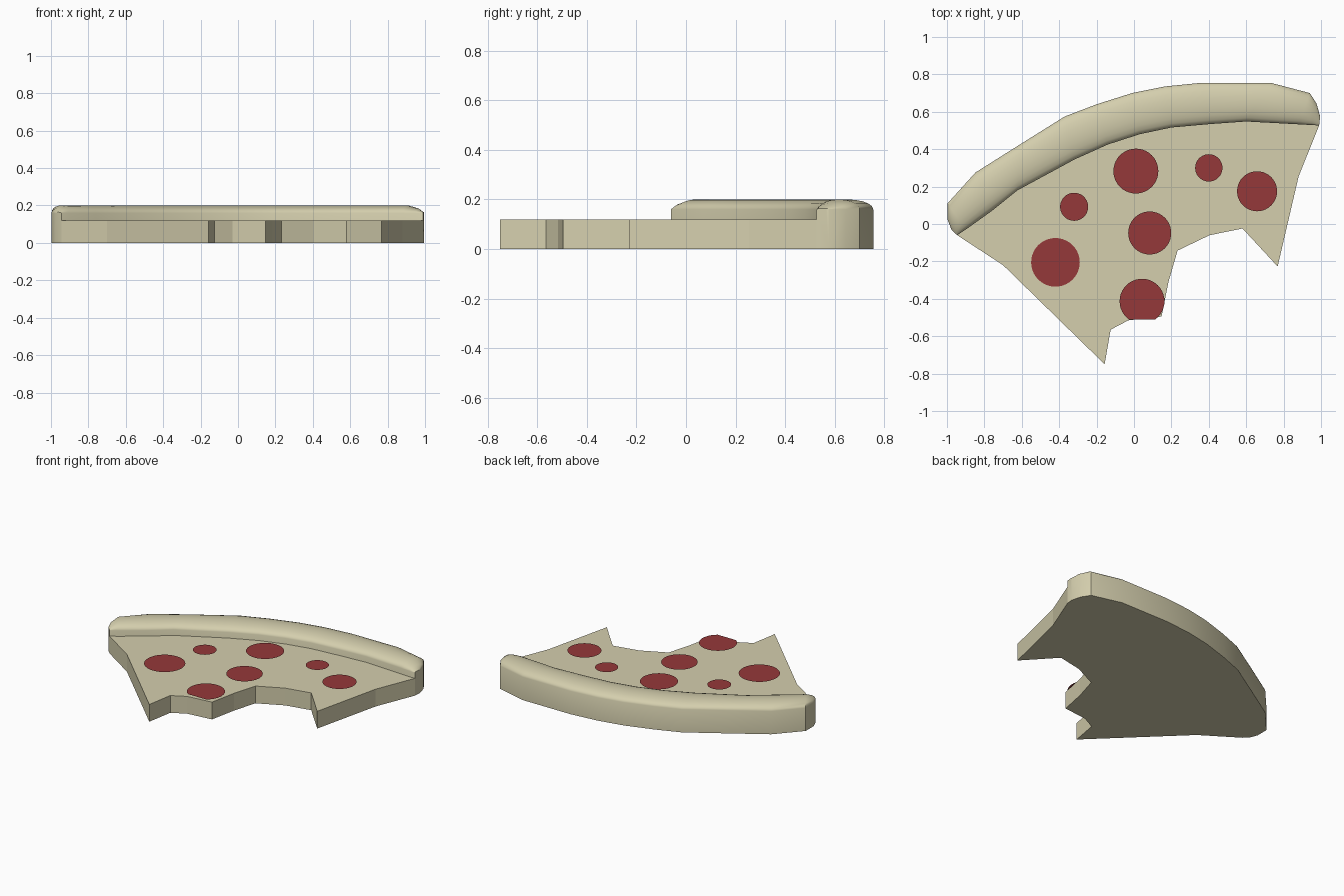
import bpy
import bmesh
import math

if "Cube" in bpy.data.objects:
    bpy.data.objects.remove(bpy.data.objects["Cube"], do_unlink=True)


def make_material(name, colour):
    mat = bpy.data.materials.new(name)
    mat.use_nodes = True
    mat.diffuse_color = colour
    mat.node_tree.nodes["Principled BSDF"].inputs["Base Color"].default_value = colour
    return mat


def make_object(name, bm, material):
    mesh = bpy.data.meshes.new(name)
    bm.to_mesh(mesh)
    bm.free()
    mesh.materials.append(material)
    obj = bpy.data.objects.new(name, mesh)
    bpy.context.scene.collection.objects.link(obj)
    return obj


dough = make_material("pale dough", (0.66, 0.62, 0.42, 1))
sausage = make_material("red sausage", (0.3, 0.04, 0.042, 1))

SLAB_TOP, CRUST_SHOULDER, CRUST_RISE = 0.12, 0.16, 0.04

# Crust stations: inner edge point, outer edge point, dome fullness
stations = [
    ((-.945, -.06), (-.976, -.03), .1),
    ((-.93, -.05), (-.997, .024), .6),
    ((-.90, -.03), (-.997, .11), 1),
    ((-.76, .07), (-.848, .275), 1),
    ((-.623, .18), (-.61, .425), 1),
    ((-.318, .345), (-.37, .575), 1),
    ((-.14, .425), (-.2, .64), 1),
    ((.03, .48), (-.01, .7), 1),
    ((.2, .516), (.163, .735), 1),
    ((.415, .535), (.36, .755), 1),
    ((.6, .548), (.73, .755), 1),
    ((.88, .533), (.94, .7), 1),
    ((.95, .529), (.976, .644), .6),
    ((.99, .527), (.995, .575), .1),
]

# Bitten slice: straight sides and bite edge, closed along the crust's inner edge
cut_edge = [
    (-.7, -.22), (-.157, -.75), (-.125, -.565), (-.03, -.515), (.147, -.495),
    (.185, -.307), (.233, -.142), (.404, -.06), (.58, -.024), (.768, -.227),
    (.88, .254),
]
outline = cut_edge + [inner for inner, outer, full in reversed(stations)]
bm = bmesh.new()
base = bm.faces.new([bm.verts.new((x, y, 0)) for x, y in outline])
lifted = bmesh.ops.extrude_face_region(bm, geom=[base], use_keep_orig=True)["geom"]
for item in lifted:
    if isinstance(item, bmesh.types.BMVert):
        item.co.z = SLAB_TOP
bmesh.ops.recalc_face_normals(bm, faces=bm.faces)
make_object("slice_base", bm, dough)

# Crust: a domed section swept through the stations
DOME_STEPS = 10
bm = bmesh.new()
rings = []
for inner, outer, full in stations:
    section = [(0, 0)]
    for i in range(DOME_STEPS + 1):
        angle = math.pi * i / DOME_STEPS
        across = (1 - math.cos(angle)) / 2
        section.append((across, CRUST_SHOULDER + CRUST_RISE * full * math.sin(angle)))
    section.append((1, 0))
    rings.append([
        bm.verts.new((inner[0] + (outer[0] - inner[0]) * t,
                      inner[1] + (outer[1] - inner[1]) * t, z))
        for t, z in section
    ])
for ring, following in zip(rings, rings[1:]):
    count = len(ring)
    for i in range(count):
        j = (i + 1) % count
        bm.faces.new((ring[i], ring[j], following[j], following[i]))
bm.faces.new(rings[0])
bm.faces.new(rings[-1])
bmesh.ops.recalc_face_normals(bm, faces=bm.faces)
crust = make_object("crust", bm, dough)
bpy.ops.object.select_all(action="DESELECT")
crust.select_set(True)
bpy.context.view_layer.objects.active = crust
bpy.ops.object.shade_smooth_by_angle(angle=math.radians(35))

# Sausage rounds: centre, radius, height; the bitten one is trimmed to the slice
rounds = [
    (-.42, -.205, .13, .127),
    (-.32, .092, .075, .135),
    (.01, .283, .12, .142),
    (.084, -.048, .115, .13),
    (.043, -.413, .12, .135),
    (.4, .3, .073, .142),
    (.658, .175, .107, .142),
]
for number, (x, y, radius, height) in enumerate(rounds, start=1):
    bm = bmesh.new()
    bmesh.ops.create_circle(bm, cap_ends=True, segments=40, radius=radius)
    for vert in bm.verts:
        vert.co.x += x
        vert.co.y = max(vert.co.y + y, -.51)
        vert.co.z = height
    for face in bm.faces:
        face.normal_update()
        if face.normal.z < 0:
            face.normal_flip()
    make_object(f"sausage_round_{number}", bm, sausage)
